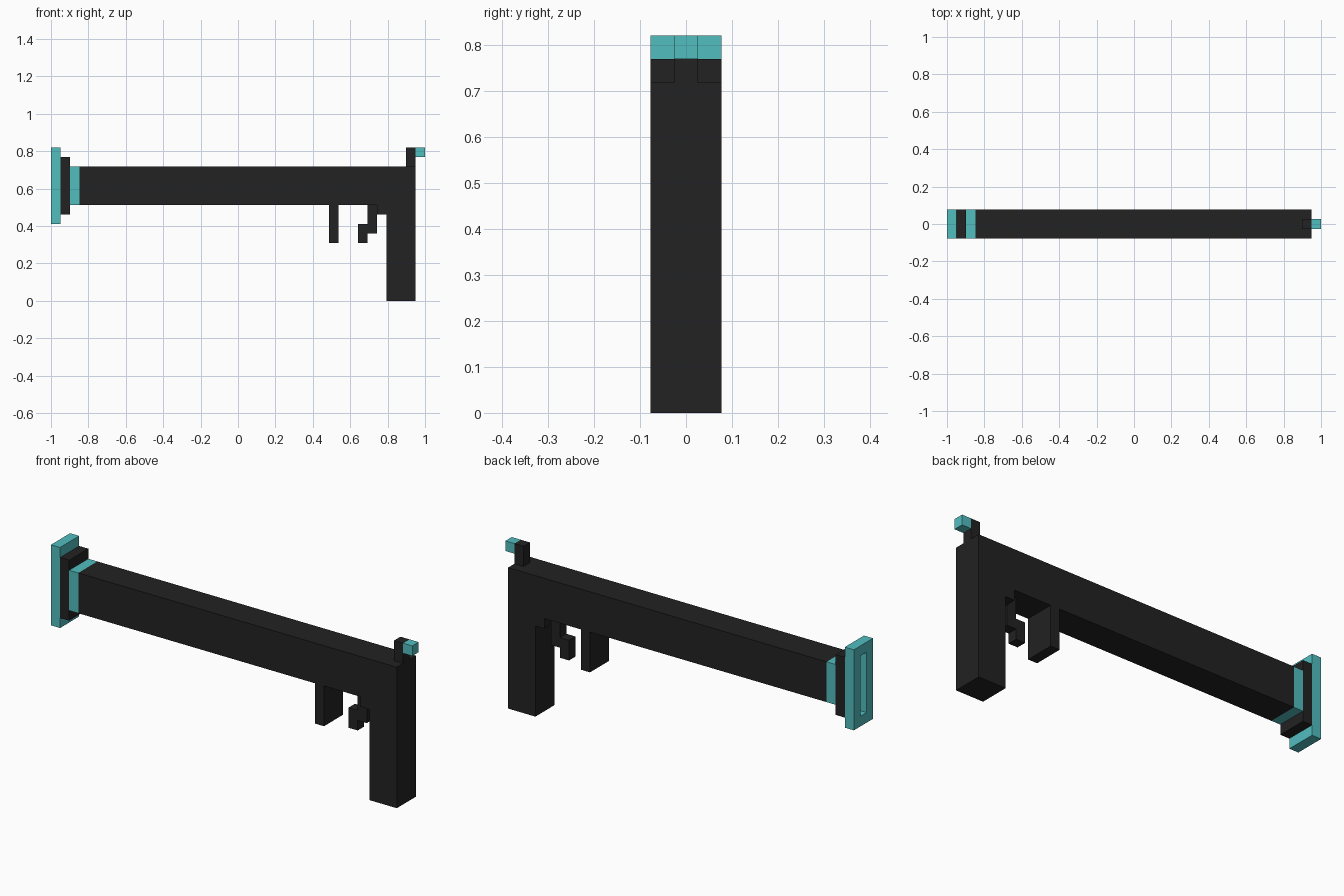
import bpy, bmesh

cube = bpy.data.objects.get("Cube")
if cube:
    bpy.data.objects.remove(cube, do_unlink=True)

U = 2 / 39          # one block of the grid
X0 = -19.5          # left end of the model, in blocks


def material(name, color):
    m = bpy.data.materials.new(name)
    m.use_nodes = True
    m.diffuse_color = color
    bsdf = m.node_tree.nodes["Principled BSDF"]
    bsdf.inputs["Base Color"].default_value = color
    bsdf.inputs["Roughness"].default_value = 0.8
    return m


BLACK = material("charcoal black", (0.016, 0.016, 0.016, 1))
TEAL = material("teal", (0.084, 0.51, 0.52, 1))


def finish(name, bm, mat):
    bmesh.ops.recalc_face_normals(bm, faces=bm.faces)
    mesh = bpy.data.meshes.new(name)
    bm.to_mesh(mesh)
    bm.free()
    mesh.materials.append(mat)
    obj = bpy.data.objects.new(name, mesh)
    bpy.context.collection.objects.link(obj)
    return obj


def extruded(points, width):
    """Side outline in blocks, extruded evenly about y = 0."""
    bm = bmesh.new()
    verts = [bm.verts.new(((x + X0) * U, -width / 2 * U, z * U)) for x, z in points]
    face = bm.faces.new(verts)
    ext = bmesh.ops.extrude_face_region(bm, geom=[face])
    moved = [g for g in ext["geom"] if isinstance(g, bmesh.types.BMVert)]
    bmesh.ops.translate(bm, verts=moved, vec=(0, width * U, 0))
    return bm


def rect(x0, x1, z0, z1):
    return [(x0, z0), (x1, z0), (x1, z1), (x0, z1)]


# Body, grip and the small step in front of the grip share one outline
finish("body_and_grip", extruded(
    [(3, 14), (3, 10), (34, 10), (34, 9), (35, 9), (35, 0), (38, 0), (38, 14)], 3), BLACK)

# Hooked trigger
finish("trigger", extruded(
    [(33, 10), (33, 8), (32, 8), (32, 6), (33, 6), (33, 7), (34, 7), (34, 10)], 1), BLACK)

# Plain blocks: name, outline, width, material
for name, box, width, mat in [
    ("foregrip", (29, 30, 6, 10), 3, BLACK),
    ("barrel_band", (2, 3, 10, 14), 3, TEAL),
    ("muzzle_collar", (1, 2, 9, 15), 3, BLACK),
    ("sight_post", (37, 38, 14, 16), 1, BLACK),
    ("sight_tip", (38, 39, 15, 16), 1, TEAL),
]:
    finish(name, extruded(rect(*box), width), mat)

# Muzzle frame: a plate with a one-block border around a slot
bm = extruded(rect(0, 1, 8, 16), 3)
bmesh.ops.recalc_face_normals(bm, faces=bm.faces)
ends = [f for f in bm.faces if abs(f.normal.x) > 0.9]
bmesh.ops.inset_individual(bm, faces=ends, thickness=U, use_even_offset=True)
edges = [e for f in ends for e in f.edges]
bmesh.ops.delete(bm, geom=ends, context="FACES_ONLY")
bmesh.ops.bridge_loops(bm, edges=edges)
finish("muzzle_frame", bm, TEAL)
